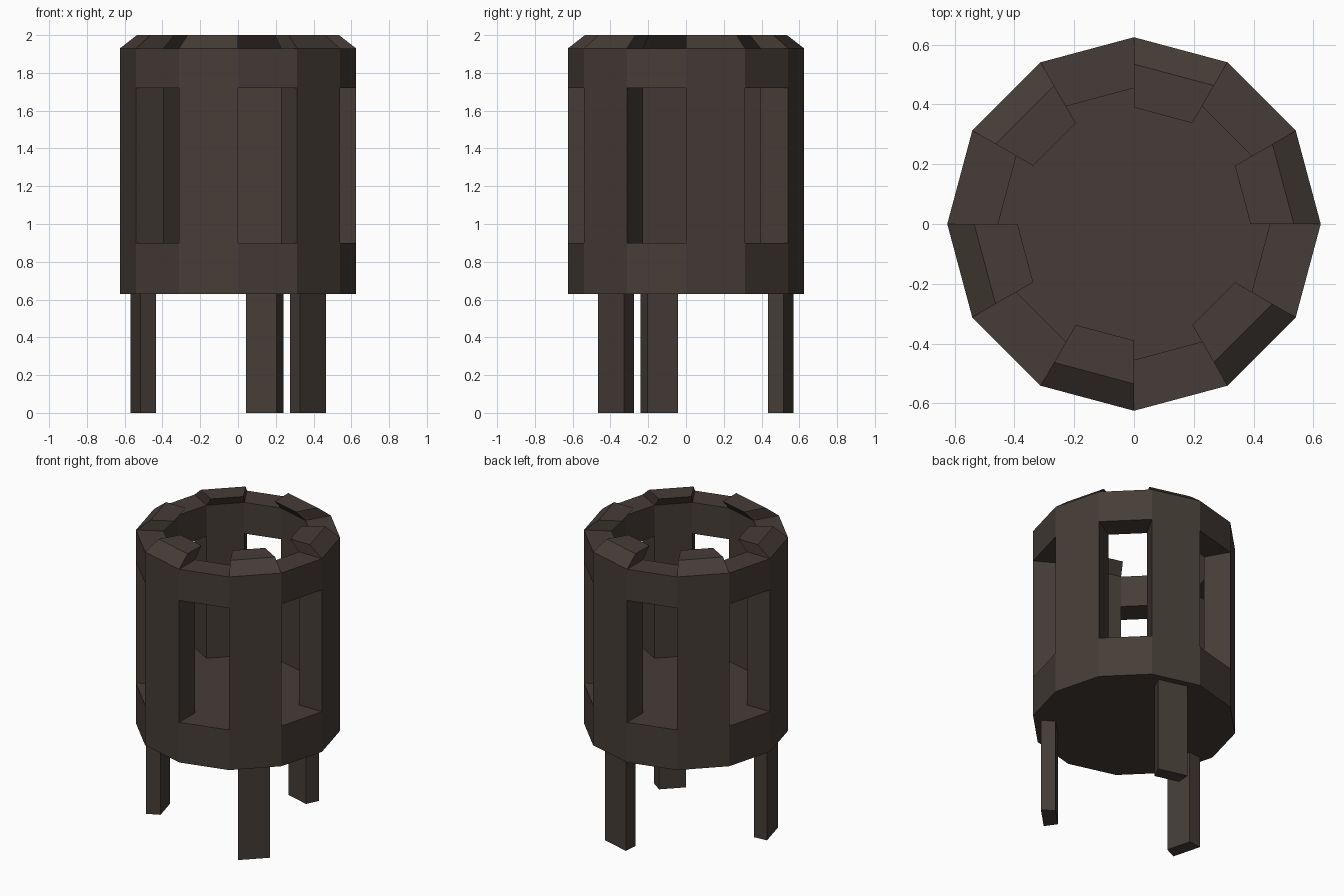
import bpy, bmesh
from math import cos, sin, radians

if "Cube" in bpy.data.objects:
    bpy.data.objects.remove(bpy.data.objects["Cube"])

SIDES = 12
R_OUT, R_IN = 0.625, 0.455
Z_BASE, Z_SILL, Z_LINTEL, Z_RIM, Z_TOP = 0.63, 0.90, 1.72, 1.93, 2.0

iron = bpy.data.materials.new("dark_iron")
iron.diffuse_color = (0.06, 0.046, 0.038, 1)
iron.use_nodes = True
iron.node_tree.nodes["Principled BSDF"].inputs["Base Color"].default_value = iron.diffuse_color


def polar(r, deg, z):
    return (r * cos(radians(deg)), r * sin(radians(deg)), z)


def make_object(name, faces):
    """Weld a list of polygons (point lists) into one flat-shaded object."""
    bm = bmesh.new()
    for pts in faces:
        bm.faces.new([bm.verts.new(p) for p in pts])
    bmesh.ops.remove_doubles(bm, verts=bm.verts, dist=0.0005)
    bmesh.ops.recalc_face_normals(bm, faces=bm.faces)
    mesh = bpy.data.meshes.new(name)
    bm.to_mesh(mesh)
    bm.free()
    mesh.materials.append(iron)
    obj = bpy.data.objects.new(name, mesh)
    bpy.context.collection.objects.link(obj)
    return obj


def sweep(profile, a, b, skip=(), caps=True):
    """Faces of an (r, z) profile swept from angle a to b in one flat step."""
    n = len(profile)
    faces = []
    for i in range(n):
        if i in skip:
            continue
        p, q = profile[i], profile[(i + 1) % n]
        faces.append([polar(p[0], a, p[1]), polar(p[0], b, p[1]),
                      polar(q[0], b, q[1]), polar(q[0], a, q[1])])
    if caps:
        faces += [[polar(r, t, z) for r, z in profile] for t in (a, b)]
    return faces


# Drum: solid base, alternating pillars and open windows, rim on top
drum = []
for z, r in ((Z_BASE, R_OUT), (Z_SILL, R_IN)):
    drum.append([polar(r, 30 * k, z) for k in range(SIDES)])
for k in range(SIDES):
    a, b = 30 * k, 30 * k + 30
    window = k % 2 == 1
    loop = [(R_OUT, Z_BASE), (R_OUT, Z_SILL), (R_OUT, Z_LINTEL), (R_OUT, Z_RIM),
            (R_IN, Z_RIM), (R_IN, Z_LINTEL), (R_IN, Z_SILL)]
    # edge 1 / 5: outer / inner wall at window height, 3: rim top, 6: open to base
    drum += sweep(loop, a, b, skip=(1, 5, 6) if window else (3, 6), caps=False)
    if window:
        hole = [(R_OUT, Z_SILL), (R_OUT, Z_LINTEL), (R_IN, Z_LINTEL), (R_IN, Z_SILL)]
        drum += sweep(hole, a, b, skip=(0, 2))
make_object("drum", drum)

# Crown: inward-leaning blocks above every pillar
crown = []
block = [(R_OUT, Z_RIM), (0.535, Z_TOP), (0.39, Z_TOP), (R_IN, Z_RIM)]
for k in range(0, SIDES, 2):
    crown += sweep(block, 30 * k, 30 * k + 30, skip=(3,))
make_object("crown_blocks", crown)

# Three wedge-shaped legs
leg = [(0.57, 0), (0.57, Z_BASE), (0.48, Z_BASE), (0.48, 0)]
for i, angle in enumerate((75, 195, 315)):
    make_object(f"leg_{i + 1}", sweep(leg, angle - 10, angle + 10))
